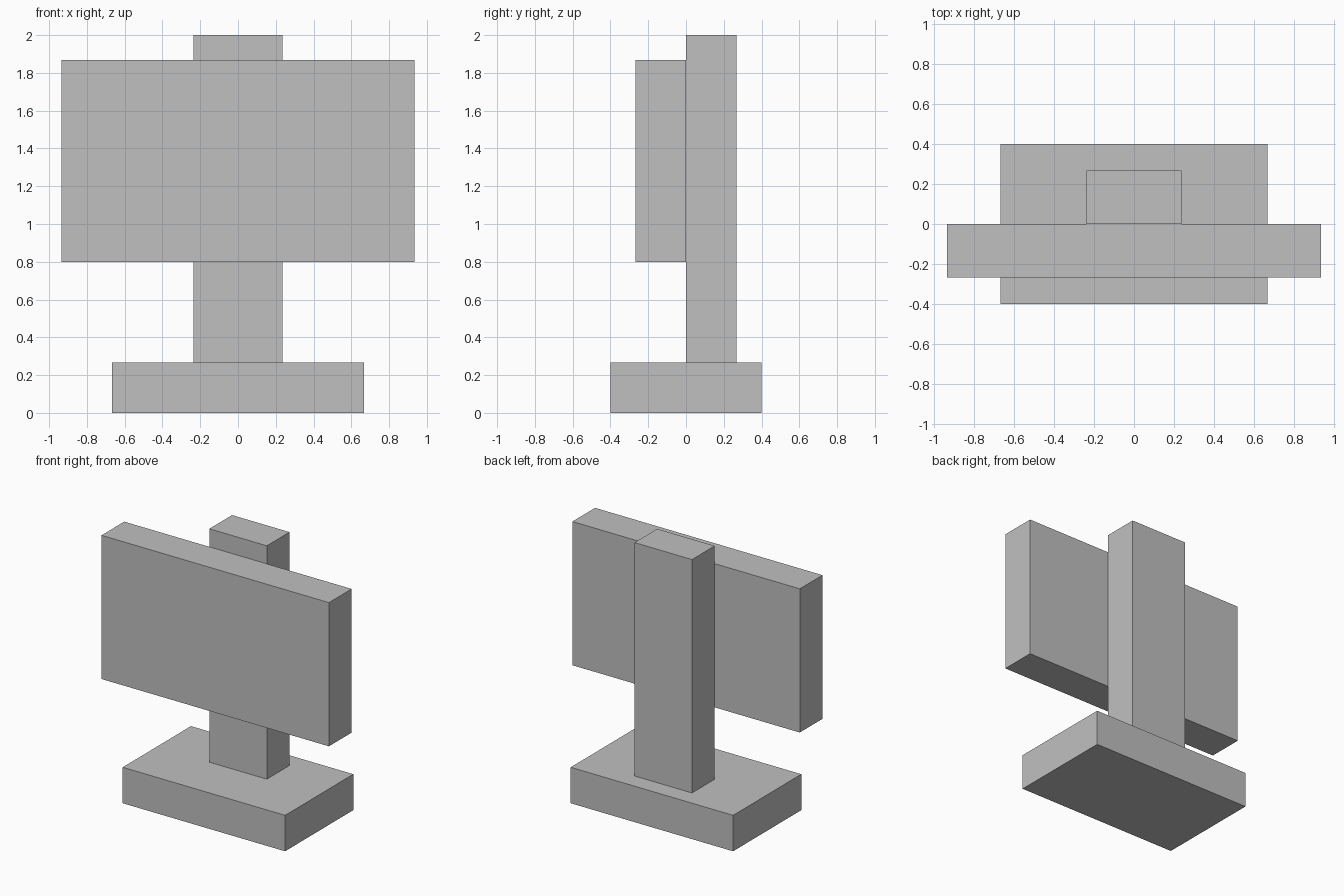
import bpy

if "Cube" in bpy.data.objects:
    bpy.data.objects.remove(bpy.data.objects["Cube"])

# single grey colour
grey = bpy.data.materials.new("grey")
grey.diffuse_color = (0.53, 0.53, 0.53, 1.0)
grey.use_nodes = True
grey.node_tree.nodes["Principled BSDF"].inputs["Base Color"].default_value = grey.diffuse_color


def box(name, lo, hi):
    """Flat-shaded box spanning corner lo to corner hi."""
    centre = [(a + b) / 2 for a, b in zip(lo, hi)]
    bpy.ops.mesh.primitive_cube_add(size=1, location=centre)
    ob = bpy.context.object
    ob.name = name
    ob.scale = [b - a for a, b in zip(lo, hi)]
    bpy.ops.object.transform_apply(location=False, rotation=False, scale=True)
    ob.data.materials.append(grey)
    return ob


# foot slab
box("base", (-0.667, -0.4, 0.0), (0.667, 0.4, 0.267))
# upright behind the panel
box("post", (-0.236, 0.001, 0.267), (0.236, 0.267, 2.0))
# wide board on the front of the post
box("sign_panel", (-0.934, -0.267, 0.8), (0.934, -0.001, 1.867))
